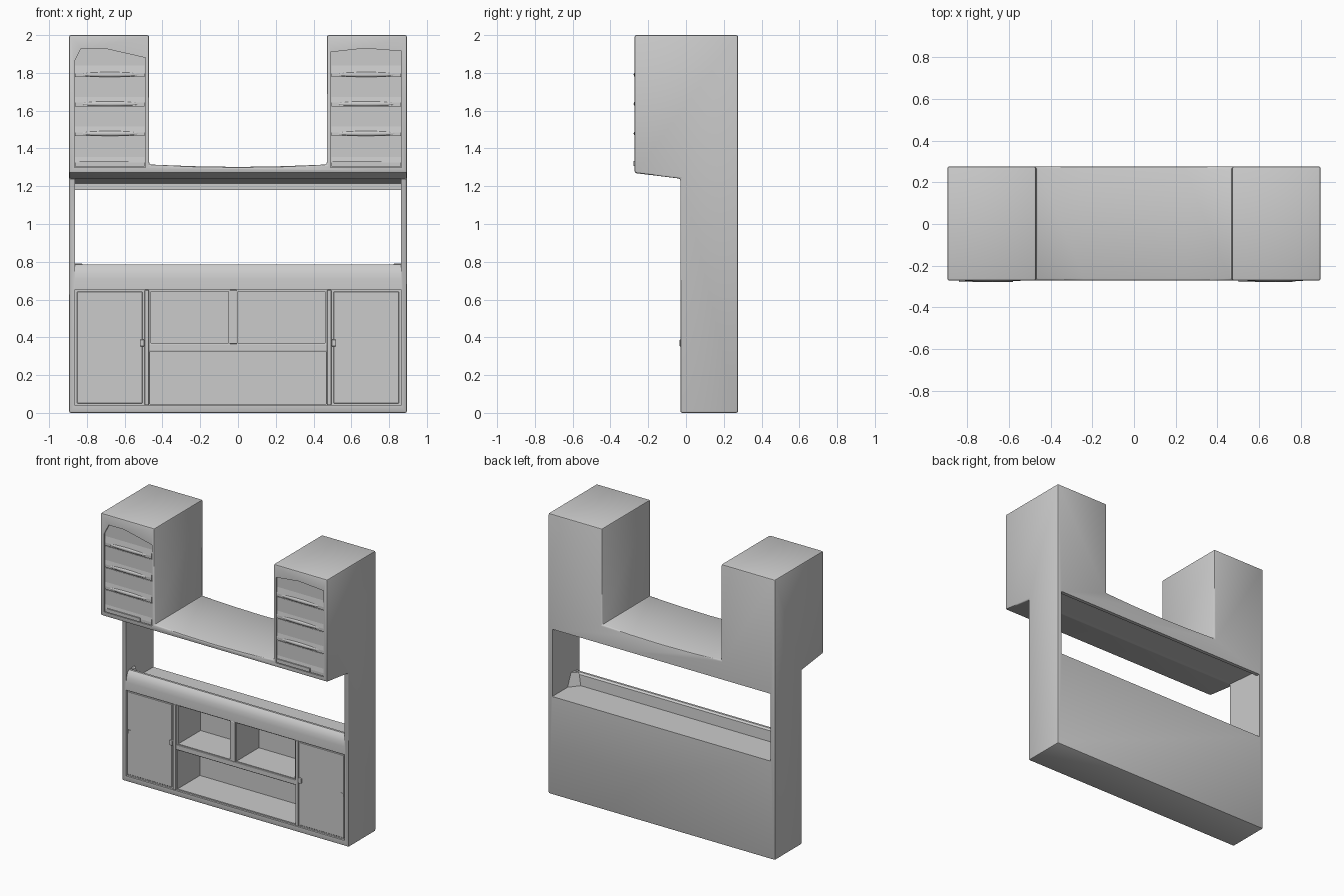
import bpy, bmesh, math
from mathutils import Vector

if "Cube" in bpy.data.objects:
    bpy.data.objects.remove(bpy.data.objects["Cube"])

FRONT, BACK, LOW = -0.272, 0.276, -0.03


def prism(name, pts, axis, a, b):
    """Extrude a profile: axis 'x' takes (y, z) points, axis 'y' takes (x, z) points."""
    def place(p, t):
        return (t, p[0], p[1]) if axis == 'x' else (p[0], t, p[1])
    bm = bmesh.new()
    base = bm.faces.new([bm.verts.new(place(p, a)) for p in pts])
    ext = bmesh.ops.extrude_face_region(bm, geom=[base])
    move = Vector((b - a, 0, 0)) if axis == 'x' else Vector((0, b - a, 0))
    verts = [g for g in ext['geom'] if isinstance(g, bmesh.types.BMVert)]
    bmesh.ops.translate(bm, verts=verts, vec=move)
    bmesh.ops.recalc_face_normals(bm, faces=bm.faces)
    me = bpy.data.meshes.new(name)
    bm.to_mesh(me)
    bm.free()
    ob = bpy.data.objects.new(name, me)
    bpy.context.collection.objects.link(ob)
    return ob


def block(name, x0, x1, y0, y1, z0, z1):
    return prism(name, [(x0, z0), (x1, z0), (x1, z1), (x0, z1)], 'y', y0, y1)


def apply(ob, mod):
    bpy.context.view_layer.objects.active = ob
    bpy.ops.object.modifier_apply(modifier=mod.name)


def cut(ob, cutter):
    m = ob.modifiers.new("cut", 'BOOLEAN')
    m.operation, m.solver, m.object = 'DIFFERENCE', 'EXACT', cutter
    apply(ob, m)
    bpy.data.objects.remove(cutter, do_unlink=True)


def bevel(ob, width, seg=2):
    m = ob.modifiers.new("bevel", 'BEVEL')
    m.width, m.segments, m.limit_method = width, seg, 'ANGLE'
    apply(ob, m)


# Main body: U-shaped front outline with a slightly sagging middle shelf
half = [(0.895, 0), (0.895, 2), (0.47, 2), (0.47, 1.315), (0.24, 1.306)]
outline = half + [(0, 1.302)] + [(-x, z) for x, z in reversed(half)]
body = prism("cabinet_body", outline, 'y', FRONT, BACK)

# Step the lower half back below a sloping overhang
cut(body, prism("overhang_cutter", [(-0.5, -0.1), (LOW, -0.1), (LOW, 1.24),
                                    (FRONT, 1.27), (-0.5, 1.298)], 'x', -1, 1))
bevel(body, 0.01)

# Through opening with a sunken counter, rounded front lip and rear lintel lip
cut(body, prism("opening_cutter", [
    (0.4, 0.70), (0.4, 1.18), (0.25, 1.18), (0.25, 1.215), (LOW, 1.239),
    (-0.06, 1.239), (-0.06, 0.70), (-0.031, 0.70), (-0.026, 0.74),
    (-0.014, 0.77), (0.002, 0.786), (0.018, 0.786), (0.03, 0.775),
    (0.035, 0.70)], 'x', -0.862, 0.862))

# Shallow recess across the lower front, then three deep niches
cut(body, block("front_recess_cutter", -0.862, 0.862, -0.1, -0.016, 0.04, 0.652))
for x0, x1, z0, z1 in [(-0.46, -0.05, 0.37, 0.642), (0.0, 0.46, 0.37, 0.642),
                       (-0.465, 0.465, 0.048, 0.325)]:
    cut(body, block("niche_cutter", x0, x1, -0.1, 0.235, z0, z1))

# Arched recessed panels on the tower fronts
left_top = [(-0.49, 1.88), (-0.71, 1.93), (-0.83, 1.93), (-0.866, 1.86)]
right_top = [(0.866, 1.915), (0.67, 1.93), (0.49, 1.91)]
cut(body, prism("left_panel_cutter", [(-0.866, 1.30), (-0.49, 1.30)] + left_top,
                'y', -0.4, FRONT + 0.01))
cut(body, prism("right_panel_cutter", [(0.49, 1.30), (0.866, 1.30)] + right_top,
                'y', -0.4, FRONT + 0.01))


# Crescent pull ridge, a flattened lens
def ridge(name, x, z, length):
    bm = bmesh.new()
    bmesh.ops.create_uvsphere(bm, u_segments=16, v_segments=8, radius=1)
    bmesh.ops.scale(bm, vec=(length / 2, 0.012, 0.014), verts=bm.verts)
    bmesh.ops.translate(bm, vec=(x, -0.265, z), verts=bm.verts)
    me = bpy.data.meshes.new(name)
    bm.to_mesh(me)
    bm.free()
    for p in me.polygons:
        p.use_smooth = True
    bpy.context.collection.objects.link(bpy.data.objects.new(name, me))


rows = [1.305, 1.465, 1.622, 1.777]
for side, name in ((-1, "left"), (1, "right")):
    x0, x1 = sorted((side * 0.494, side * 0.862))
    # Drawer fronts lapping outward at their lower edge
    for i, z in enumerate(rows[:3]):
        top = rows[i + 1] - 0.006
        prism(f"{name}_drawer_{i}", [(-0.255, z), (-0.270, z), (-0.270, z + 0.02),
                                     (-0.265, z + 0.05), (-0.265, top), (-0.255, top)],
              'x', x0, x1)
    prism(f"{name}_drawer_top", [(-0.255, 1.777), (-0.270, 1.777), (-0.270, 1.797),
                                 (-0.262, 1.84), (-0.255, 1.84)], 'x', x0, x1)
    for z in rows[1:]:
        ridge(f"{name}_drawer_pull", side * 0.678, z + 0.014, 0.34)
    bx = -0.71 if side < 0 else 0.63
    block(f"{name}_bottom_pull", bx - 0.13, bx + 0.13, -0.277, -0.262, 1.307, 1.333)

    # Lower side door, its stile, latch knob and hinge
    x0, x1 = sorted((side * 0.505, side * 0.852))
    bevel(block(f"{name}_door", x0, x1, -0.022, -0.01, 0.05, 0.642), 0.003, 1)
    x0, x1 = sorted((side * 0.472, side * 0.494))
    bevel(block(f"{name}_stile", x0, x1, -0.03, -0.01, 0.041, 0.65), 0.004)
    x0, x1 = sorted((side * 0.495, side * 0.52))
    bevel(block(f"{name}_latch", x0, x1, -0.034, -0.015, 0.352, 0.388), 0.005)
    x0, x1 = sorted((side * 0.825, side * 0.85))
    block(f"{name}_hinge", x0, x1, -0.025, -0.02, 0.345, 0.37)

    # Sloped corner gusset where the counter meets the post
    bm = bmesh.new()
    lo = [(0.866, 0.03), (0.80, 0.03), (0.866, 0.11)]
    hi = [(0.866, 0.03), (0.825, 0.03), (0.866, 0.07)]
    b = [bm.verts.new((side * x, y, 0.695)) for x, y in lo]
    t = [bm.verts.new((side * x, y, 0.79)) for x, y in hi]
    bm.faces.new(b)
    bm.faces.new(t)
    for i in range(3):
        j = (i + 1) % 3
        bm.faces.new((b[i], b[j], t[j], t[i]))
    bmesh.ops.recalc_face_normals(bm, faces=bm.faces)
    me = bpy.data.meshes.new(f"{name}_counter_gusset")
    bm.to_mesh(me)
    bm.free()
    bpy.context.collection.objects.link(bpy.data.objects.new(me.name, me))

# Raised rails framing the niches
bevel(block("niche_rail", -0.472, 0.472, -0.026, -0.01, 0.33, 0.365), 0.004)
bevel(block("niche_divider", -0.045, -0.005, -0.026, -0.01, 0.365, 0.65), 0.004)

# Smooth the rounded edges while keeping the flats crisp
bpy.ops.object.select_all(action='DESELECT')
body.select_set(True)
bpy.context.view_layer.objects.active = body
bpy.ops.object.shade_smooth_by_angle(angle=math.radians(35))
